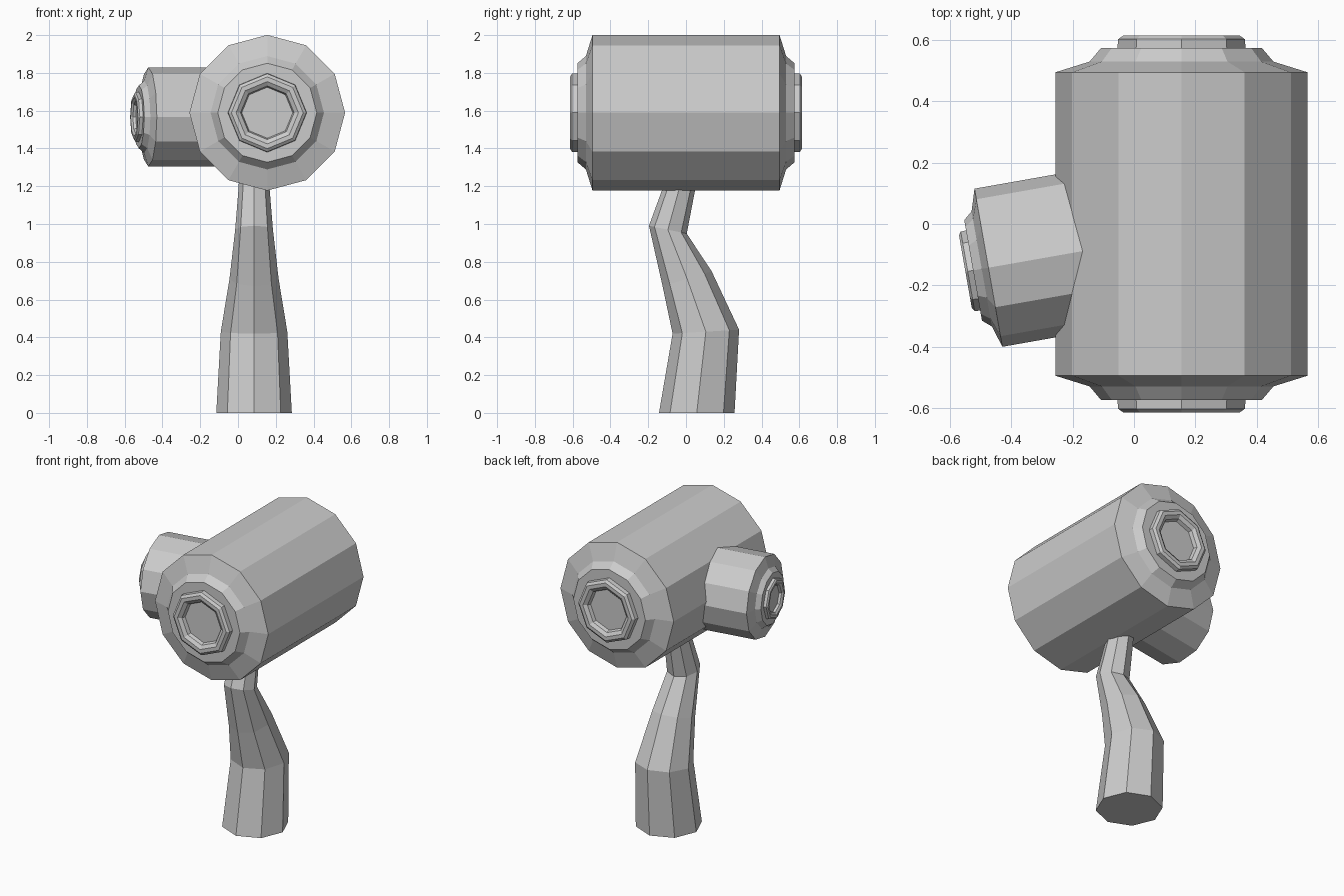
import bpy, bmesh
from math import sin, cos, pi, radians

if "Cube" in bpy.data.objects:
    bpy.data.objects.remove(bpy.data.objects["Cube"])


def skin(name, rings):
    """Mesh from a list of equal rings, closed at both ends."""
    bm = bmesh.new()
    loops = [[bm.verts.new(p) for p in ring] for ring in rings]
    n = len(loops[0])
    for a, b in zip(loops, loops[1:]):
        for i in range(n):
            j = (i + 1) % n
            bm.faces.new((a[i], a[j], b[j], b[i]))
    bm.faces.new(loops[0])
    bm.faces.new(loops[-1])
    bmesh.ops.recalc_face_normals(bm, faces=bm.faces)
    mesh = bpy.data.meshes.new(name)
    bm.to_mesh(mesh)
    bm.free()
    obj = bpy.data.objects.new(name, mesh)
    bpy.context.collection.objects.link(obj)
    return obj


def lathe(name, half, sides):
    """Turn a (radius, y) half profile around y, repeated on the other end."""
    profile = half + [(r, -y) for r, y in reversed(half)]
    return skin(name, [[(r * sin(2 * pi * i / sides), y, r * cos(2 * pi * i / sides))
                        for i in range(sides)] for r, y in profile])


def drum(name, location, angle, scale):
    # Twelve-sided barrel with stepped ends, and an eight-sided recessed rim
    body = [(0.15, 0.575), (0.262, 0.575), (0.30, 0.53), (0.412, 0.495)]
    rim = [(0.135, 0.577), (0.142, 0.60), (0.165, 0.615), (0.19, 0.615),
           (0.207, 0.603), (0.21, 0.56)]
    for part, half, sides in (("barrel", body, 12), ("rims", rim, 8)):
        obj = lathe(f"{name}_{part}", half, sides)
        obj.location = location
        obj.rotation_euler.z = radians(angle)
        obj.scale = (scale,) * 3


# Large head, and a smaller copy poking out of its left side
drum("head", (0.155, 0, 1.589), 0, 1)
drum("side_head", (-0.165, -0.088, 1.567), -80, 0.636)

# Bent eight-sided handle: centre y, centre z, radius, tilt of the section
sections = [(0.057, 0.0, 0.20, 0.0), (0.105, 0.43, 0.176, 0.06),
            (0.006, 0.71, 0.13, 0.3), (-0.096, 0.97, 0.10, -0.21),
            (-0.035, 1.19, 0.082, -0.2), (0.0, 1.32, 0.076, 0.0)]
angles = [i * pi / 4 for i in range(8)]
skin("handle", [[(0.085 + r * cos(a), y + r * sin(a), z + tilt * r * sin(a))
                 for a in angles] for y, z, r, tilt in sections])
